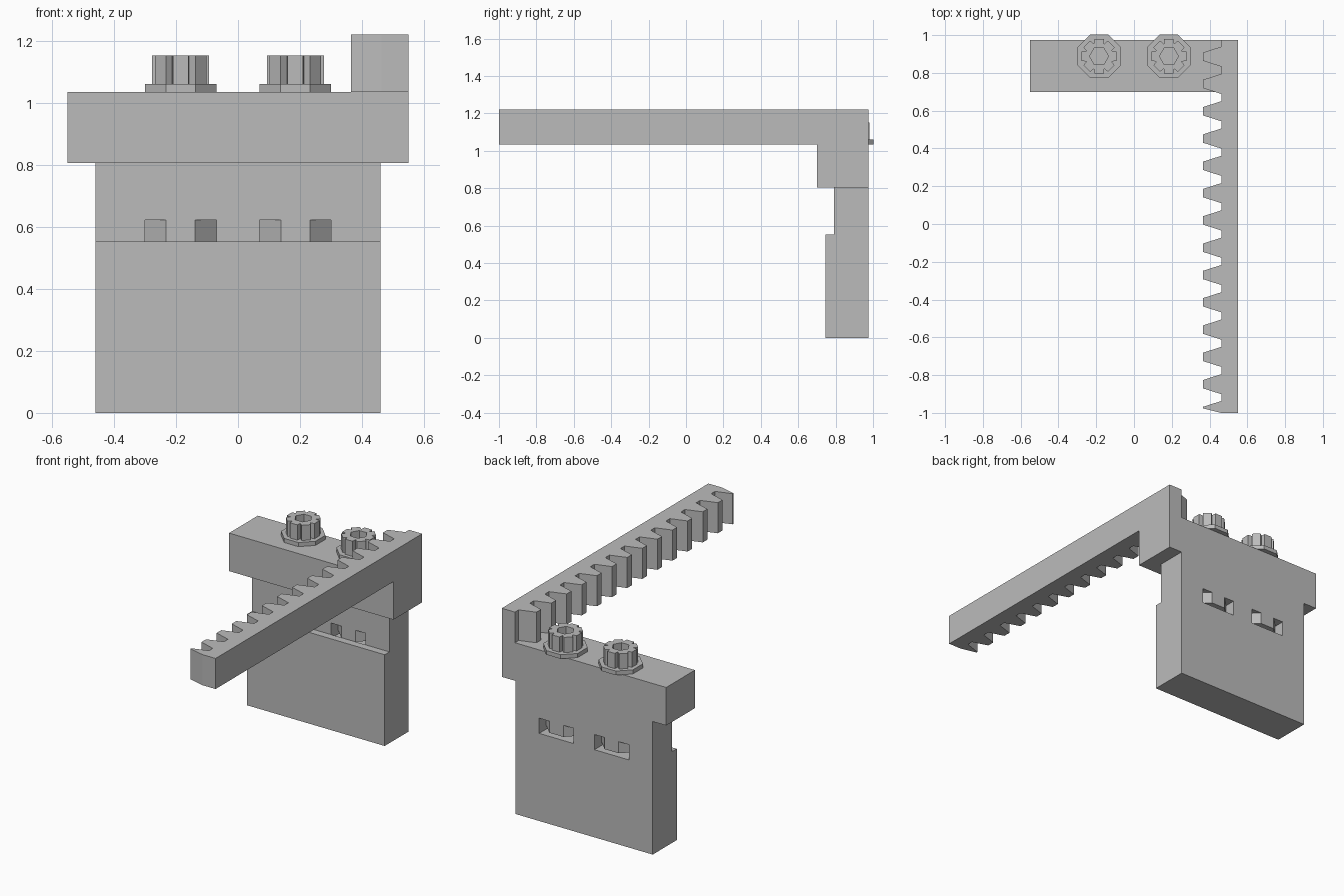
import bpy
import bmesh
from math import cos, sin, radians, pi
from mathutils import Matrix, Vector

cube = bpy.data.objects.get("Cube")
if cube:
    bpy.data.objects.remove(cube, do_unlink=True)

grey = bpy.data.materials.new("plain_grey")
grey.use_nodes = True
GREY = (0.5, 0.5, 0.5, 1)
grey.diffuse_color = GREY
grey.node_tree.nodes["Principled BSDF"].inputs["Base Color"].default_value = GREY


def prism(name, outline, low, high, axis="z"):
    """Extrude an (x, y) outline along z, or a (y, z) outline along x."""
    bm = bmesh.new()
    place = (lambda a, b: (a, b, low)) if axis == "z" else (lambda a, b: (low, a, b))
    face = bm.faces.new([bm.verts.new(place(a, b)) for a, b in outline])
    step = Vector((0, 0, high - low)) if axis == "z" else Vector((high - low, 0, 0))
    new = bmesh.ops.extrude_face_region(bm, geom=[face])["geom"]
    bmesh.ops.translate(bm, vec=step, verts=[v for v in new if isinstance(v, bmesh.types.BMVert)])
    bmesh.ops.recalc_face_normals(bm, faces=bm.faces)
    mesh = bpy.data.meshes.new(name)
    bm.to_mesh(mesh)
    bm.free()
    mesh.materials.append(grey)
    obj = bpy.data.objects.new(name, mesh)
    bpy.context.collection.objects.link(obj)
    return obj


def cut(target, cutter):
    mod = target.modifiers.new("cut", "BOOLEAN")
    mod.operation, mod.solver, mod.object = "DIFFERENCE", "EXACT", cutter
    bpy.context.view_layer.objects.active = target
    bpy.ops.object.modifier_apply(modifier=mod.name)
    bpy.data.objects.remove(cutter, do_unlink=True)


def ring(cx, cy, polar):
    return [(cx + r * cos(a), cy + r * sin(a)) for r, a in polar]


FRONT, BACK = 0.79, 0.975
LEDGE, SLOT_LOW, SLOT_TOP = 0.552, 0.53, 0.622
DECK = 1.035
BOLT_X, BOLT_Y, HALF = 0.185, 0.888, 0.115

# Stepped plate and the wider block on top of it
plate = prism("plate", [(0.745, 0), (BACK, 0), (BACK, 0.805), (FRONT, 0.805),
                        (FRONT, LEDGE), (0.745, LEDGE)], -0.46, 0.46, "x")
prism("top_block", [(-0.55, 0.70), (0.55, 0.70), (0.55, BACK), (-0.55, BACK)], 0.805, DECK)

for side, label in ((-1, "right"), (1, "left")):
    x = side * BOLT_X
    # Slot through the plate, lower at the back than at the front
    slot = prism("slot_cutter", [(FRONT, SLOT_LOW), (1.05, SLOT_LOW), (1.05, SLOT_TOP),
                                 (0.77, SLOT_TOP), (0.77, LEDGE + 0.003),
                                 (FRONT, LEDGE + 0.003)], x - HALF, x + HALF, "x")
    cut(plate, slot)

    # Eight-sided core hanging inside the slot
    mid, depth = (FRONT + BACK) / 2, (BACK - FRONT) / 2
    quarter = [(HALF, 0.025), (0.047, depth)]
    core = quarter + [(-a, b) for a, b in reversed(quarter)]
    core += [(-a, -b) for a, b in core]
    prism(label + "_slot_core", [(x + a, mid + b) for a, b in core], LEDGE, SLOT_TOP)

    # Bolt: flange, lobed head and hexagonal socket
    flange = [(HALF / cos(pi / 8), (i + 0.5) * pi / 4) for i in range(8)]
    prism(label + "_bolt_flange", ring(x, BOLT_Y, flange), DECK, 1.06)
    lobes = []
    for i in range(8):
        a = i * pi / 4
        lobes += [(0.0955, a - radians(15)), (0.0955, a + radians(15)), (0.0715, a + pi / 8)]
    head = prism(label + "_bolt_head", ring(x, BOLT_Y, lobes), 1.06, 1.152)
    hexagon = [(0.05, i * pi / 3) for i in range(6)]
    cut(head, prism("socket_cutter", ring(x, BOLT_Y, hexagon), 1.09, 1.2))

# Toothed rack
ROOT, TIP, PITCH = 0.462, 0.365, 0.1445
rack = [(0.55, -1), (0.55, BACK), (ROOT, BACK)]
for i in range(13):
    y = 0.886 - i * PITCH
    rack += [(ROOT, y + 0.053), (TIP, y + 0.022), (TIP, y - 0.022), (ROOT, y - 0.053)]
rack += [(ROOT, -0.937), (TIP, -0.968), (TIP, -0.976), (ROOT, -1)]
prism("rack", rack, DECK, 1.22)
